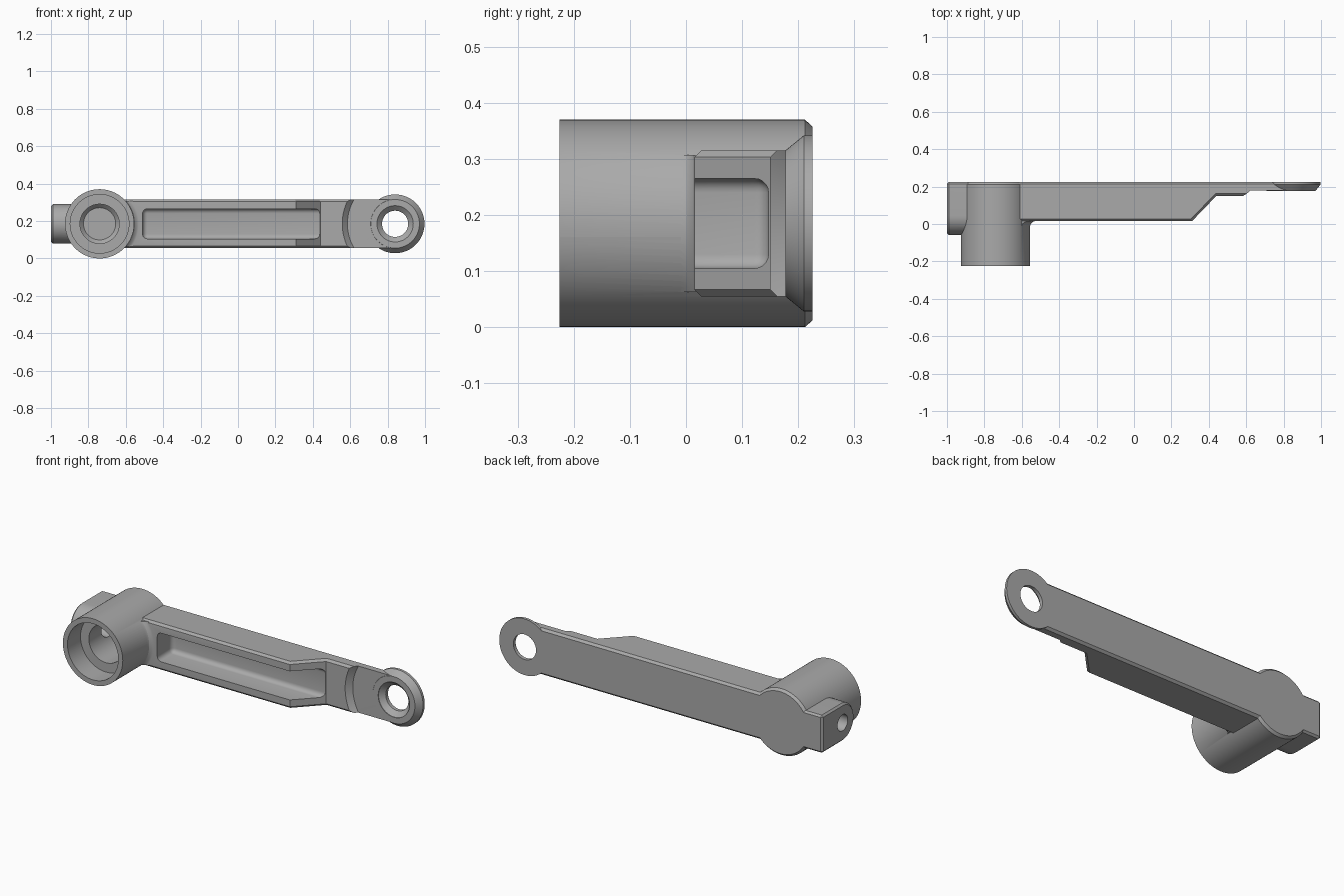
import bpy, bmesh, math
from mathutils import Vector, Matrix

cube = bpy.data.objects.get("Cube")
if cube:
    bpy.data.objects.remove(cube, do_unlink=True)

MID = 0.185          # height of the arm's centre line
HUB, EYE = -0.74, 0.84
HALF = 0.13          # half height of the arm

metal = bpy.data.materials.new("grey_metal")
metal.use_nodes = True
grey = (0.4, 0.4, 0.4, 1)
metal.diffuse_color = grey
for node in metal.node_tree.nodes:
    if node.type == 'BSDF_PRINCIPLED':
        node.inputs["Base Color"].default_value = grey


def finish(name, bm):
    bmesh.ops.recalc_face_normals(bm, faces=bm.faces)
    mesh = bpy.data.meshes.new(name)
    bm.to_mesh(mesh)
    bm.free()
    mesh.materials.append(metal)
    obj = bpy.data.objects.new(name, mesh)
    bpy.context.collection.objects.link(obj)
    return obj


def lathe(name, x, profile, steps=96):
    """Revolve (radius, y) points around a y axis through x."""
    bm = bmesh.new()
    verts = [bm.verts.new((x + r, y, MID)) for r, y in profile]
    edges = [bm.edges.new(pair) for pair in zip(verts, verts[1:])]
    bmesh.ops.spin(bm, geom=verts + edges, cent=(x, 0, MID), axis=(0, 1, 0),
                   angle=math.tau, steps=steps)
    bmesh.ops.remove_doubles(bm, verts=bm.verts, dist=1e-5)
    return finish(name, bm)


def prism(name, points, offset):
    bm = bmesh.new()
    face = bm.faces.new([bm.verts.new(p) for p in points])
    out = bmesh.ops.extrude_face_region(bm, geom=[face])
    moved = [v for v in out["geom"] if isinstance(v, bmesh.types.BMVert)]
    bmesh.ops.translate(bm, verts=moved, vec=Vector(offset))
    return finish(name, bm)


def box(name, x0, x1, y0, y1, half):
    low = MID - half
    corners = [(x0, y0, low), (x1, y0, low), (x1, y1, low), (x0, y1, low)]
    return prism(name, corners, (0, 0, 2 * half))


def apply(obj, mod):
    with bpy.context.temp_override(object=obj, active_object=obj):
        bpy.ops.object.modifier_apply(modifier=mod.name)


def bevel(obj, width, segments=1):
    mod = obj.modifiers.new("edge", 'BEVEL')
    mod.width, mod.segments = width, segments
    mod.limit_method, mod.angle_limit = 'ANGLE', math.radians(60)
    apply(obj, mod)


def combine(obj, other, operation):
    mod = obj.modifiers.new("join", 'BOOLEAN')
    mod.object, mod.operation, mod.solver = other, operation, 'EXACT'
    apply(obj, mod)
    bpy.data.objects.remove(other, do_unlink=True)


# Arm beam with sloped end and chamfered edges
outline = [(HUB, 0.225), (HUB, 0.015), (0.31, 0.015), (0.44, 0.15), (EYE, 0.15), (EYE, 0.225)]
arm = prism("crank_arm", [(x, y, MID - HALF) for x, y in outline], (0, 0, 2 * HALF))
bevel(arm, 0.012)

# Long pocket with rounded floor
pocket = box("pocket_cutter", -0.51, 0.7, -0.3, 0.147, 0.08)
bevel(pocket, 0.025, 5)
combine(arm, pocket, 'DIFFERENCE')

# Round step down to the thin end
step = lathe("step_cutter", EYE, [(0, 0), (0.43, 0), (0.255, 0.178), (0, 0.178)])
combine(arm, step, 'DIFFERENCE')

# Ring end
ring = lathe("ring_end", EYE, [(0, 0.177), (0.13, 0.177), (0.157, 0.21), (0.157, 0.225), (0, 0.225)])
combine(arm, ring, 'UNION')

# Flare where the beam meets the hub
flare = lathe("hub_flare", HUB, [(0, -0.012), (0.184, -0.012), (0.189, 0.002),
                                 (0.2, 0.012), (0.216, 0.017), (0, 0.017)])
combine(flare, box("flare_limit", HUB, -0.4, -0.1, 0.1, HALF - 0.008), 'INTERSECT')
combine(arm, flare, 'UNION')

# Hub
hub = lathe("hub", HUB, [(0, -0.225), (0.185, -0.225), (0.185, 0.212), (0.173, 0.225), (0, 0.225)])
combine(arm, hub, 'UNION')

# Clamp block with rounded front side
R = 0.105
arc = [math.pi * i / 24 for i in range(25)]
side = [(-1, 0.045 - R * math.sin(a), MID + R * math.cos(a)) for a in arc]
side += [(-1, 0.225, MID - R), (-1, 0.225, MID + R)]
block = prism("clamp_block", side, (-HUB - 0.48 + 0.0, 0, 0))
bevel(block, 0.01)
combine(arm, block, 'UNION')

# Stepped hub bore, bolt hole and countersunk ring hole
bore = lathe("bore_cutter", HUB, [(0, -0.3), (0.157, -0.3), (0.157, -0.11), (0.105, -0.11),
                                  (0.105, 0.13), (0.086, 0.15), (0, 0.15)])
combine(arm, bore, 'DIFFERENCE')

bm = bmesh.new()
spot = Matrix.Translation((-0.95, 0.045, MID)) @ Matrix.Rotation(math.pi / 2, 4, 'Y')
bmesh.ops.create_cone(bm, cap_ends=True, segments=48, radius1=0.045, radius2=0.045,
                      depth=0.4, matrix=spot)
combine(arm, finish("bolt_cutter", bm), 'DIFFERENCE')

eye = lathe("eye_cutter", EYE, [(0, 0.1), (0.097, 0.1), (0.097, 0.18), (0.07, 0.205),
                                (0.07, 0.3), (0, 0.3)])
combine(arm, eye, 'DIFFERENCE')

# Smooth round surfaces, keep edges sharp
bpy.ops.object.select_all(action='DESELECT')
arm.select_set(True)
bpy.context.view_layer.objects.active = arm
bpy.ops.object.shade_smooth_by_angle(angle=math.radians(25))
